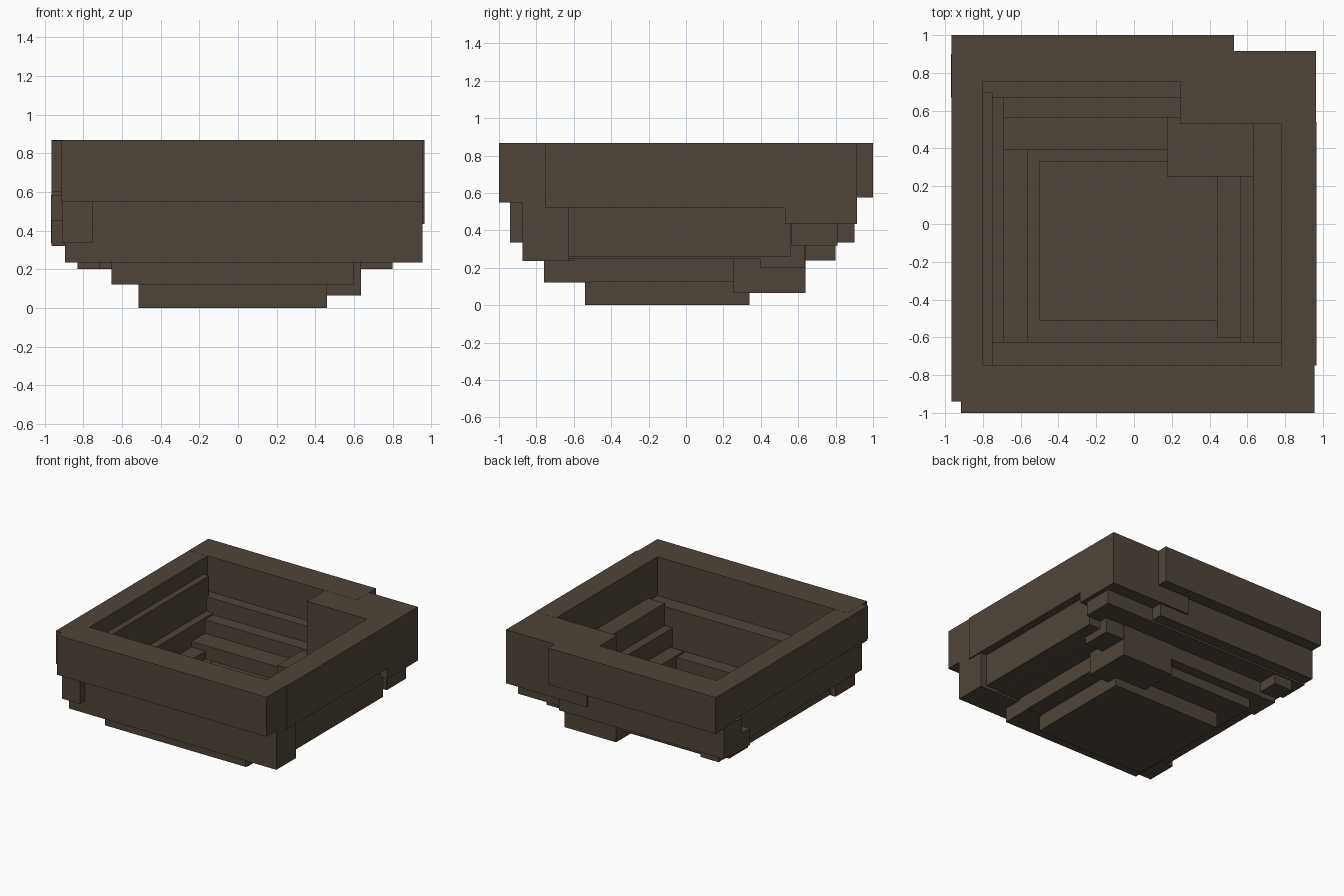
import bpy
from mathutils import Vector

cube = bpy.data.objects.get("Cube")
if cube:
    bpy.data.objects.remove(cube, do_unlink=True)

# Single dark earthy colour
earth = bpy.data.materials.new("dark_earth")
earth.use_nodes = True
colour = (0.078, 0.060, 0.041, 1)
earth.diffuse_color = colour
shader = earth.node_tree.nodes["Principled BSDF"]
shader.inputs["Base Color"].default_value = colour
shader.inputs["Roughness"].default_value = 0.9


def slab(name, x, y, z):
    """Box spanning the given (low, high) ranges."""
    bpy.ops.mesh.primitive_cube_add(size=1)
    ob = bpy.context.object
    ob.name = name
    low, high = Vector((x[0], y[0], z[0])), Vector((x[1], y[1], z[1]))
    for v in ob.data.vertices:
        v.co = [(a + b) / 2 + c * (b - a) for a, b, c in zip(low, high, v.co)]
    ob.data.materials.append(earth)


# Rim: walls and the thick back corner
slab("rim_front", (-.915, .955), (-1, -.75), (.55, .868))
slab("rim_right", (-.966, -.80), (-.94, .78), (.60, .867))
slab("rim_left", (.78, .965), (-.75, .54), (.52, .868))
slab("rim_back", (-.965, .53), (.755, 1), (.575, .868))
slab("rim_corner", (.243, .964), (.53, .915), (.435, .867))

# Second step
slab("second_front", (-.895, .955), (-.875, -.625), (.235, .555))
slab("second_right", (-.91, -.75), (-.94, .70), (.335, .74))
slab("second_left", (.63, .90), (-.63, .56), (.26, .58))
slab("second_back", (-.968, .50), (.67, .90), (.335, .585))

# Third step
slab("third_right", (-.85, -.69), (-.70, .80), (.24, .47))
slab("third_left", (.56, .80), (-.70, .40), (.25, .40))
slab("third_back", (-.965, .93), (.565, .81), (.32, .455))

# Fourth step
slab("fourth_front", (-.655, .60), (-.76, -.51), (.12, .24))
slab("fourth_right", (-.72, -.565), (-.64, .50), (.20, .30))
slab("fourth_back", (-.83, .80), (.395, .635), (.20, .345))
slab("fourth_corner", (.175, .635), (.25, .64), (.065, .44))

# Lowest step around the floor
slab("fifth_right", (-.654, -.50), (-.60, .50), (.125, .238))
slab("fifth_left", (.44, .599), (-.60, .30), (.125, .255))
slab("fifth_back", (-.653, .20), (.33, .55), (.122, .236))
slab("floor", (-.515, .46), (-.54, .34), (0, .13))
